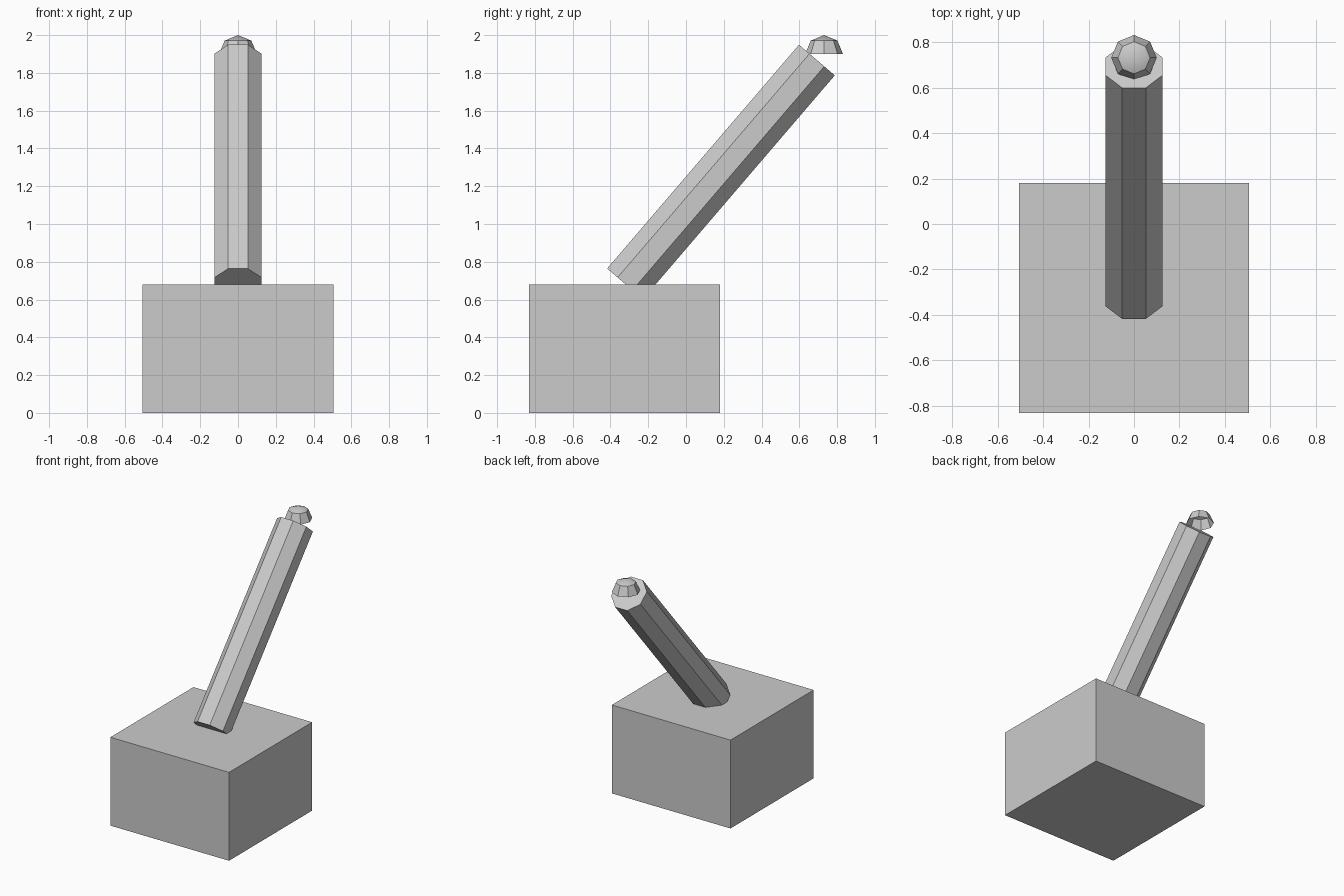
import bpy, bmesh, math
from mathutils import Vector, Matrix

cube = bpy.data.objects.get("Cube")
if cube:
    bpy.data.objects.remove(cube, do_unlink=True)

# Single grey material
grey = bpy.data.materials.new("light grey")
grey.use_nodes = True
colour = (0.6, 0.6, 0.6, 1)
grey.diffuse_color = colour
grey.node_tree.nodes["Principled BSDF"].inputs["Base Color"].default_value = colour


def add_object(name, bm):
    mesh = bpy.data.meshes.new(name)
    bm.to_mesh(mesh)
    bm.free()
    mesh.materials.append(grey)
    obj = bpy.data.objects.new(name, mesh)
    bpy.context.collection.objects.link(obj)
    return obj


# Box base
bm = bmesh.new()
bmesh.ops.create_cube(bm, size=1)
bmesh.ops.scale(bm, vec=(1.01, 1.01, 0.68), verts=bm.verts)
bmesh.ops.translate(bm, vec=(0, -0.325, 0.34), verts=bm.verts)
add_object("base", bm)

# Octagonal lever leaning backwards, flats facing the sides
bottom, top = Vector((0, -0.323, 0.683)), Vector((0, 0.693, 1.868))
axis = top - bottom
lean = math.atan2(axis.y, axis.z)
bm = bmesh.new()
bmesh.ops.create_cone(bm, cap_ends=True, segments=8, depth=axis.length,
                      radius1=0.135, radius2=0.135,
                      matrix=Matrix.Rotation(math.pi / 8, 4, "Z"))
bmesh.ops.transform(bm, verts=bm.verts,
                    matrix=Matrix.Translation((top + bottom) / 2)
                    @ Matrix.Rotation(-lean, 4, "X"))
add_object("lever", bm)

# Open half-sphere knob above the lever tip
bm = bmesh.new()
bmesh.ops.create_uvsphere(bm, u_segments=8, v_segments=4, radius=0.1)
bmesh.ops.delete(bm, geom=[v for v in bm.verts if v.co.z < -0.01], context="VERTS")
bmesh.ops.translate(bm, vec=(0, 0.731, 1.9), verts=bm.verts)
knob = add_object("knob", bm)
bpy.ops.object.select_all(action="DESELECT")
knob.select_set(True)
bpy.context.view_layer.objects.active = knob
bpy.ops.object.shade_smooth_by_angle(angle=math.radians(30))
